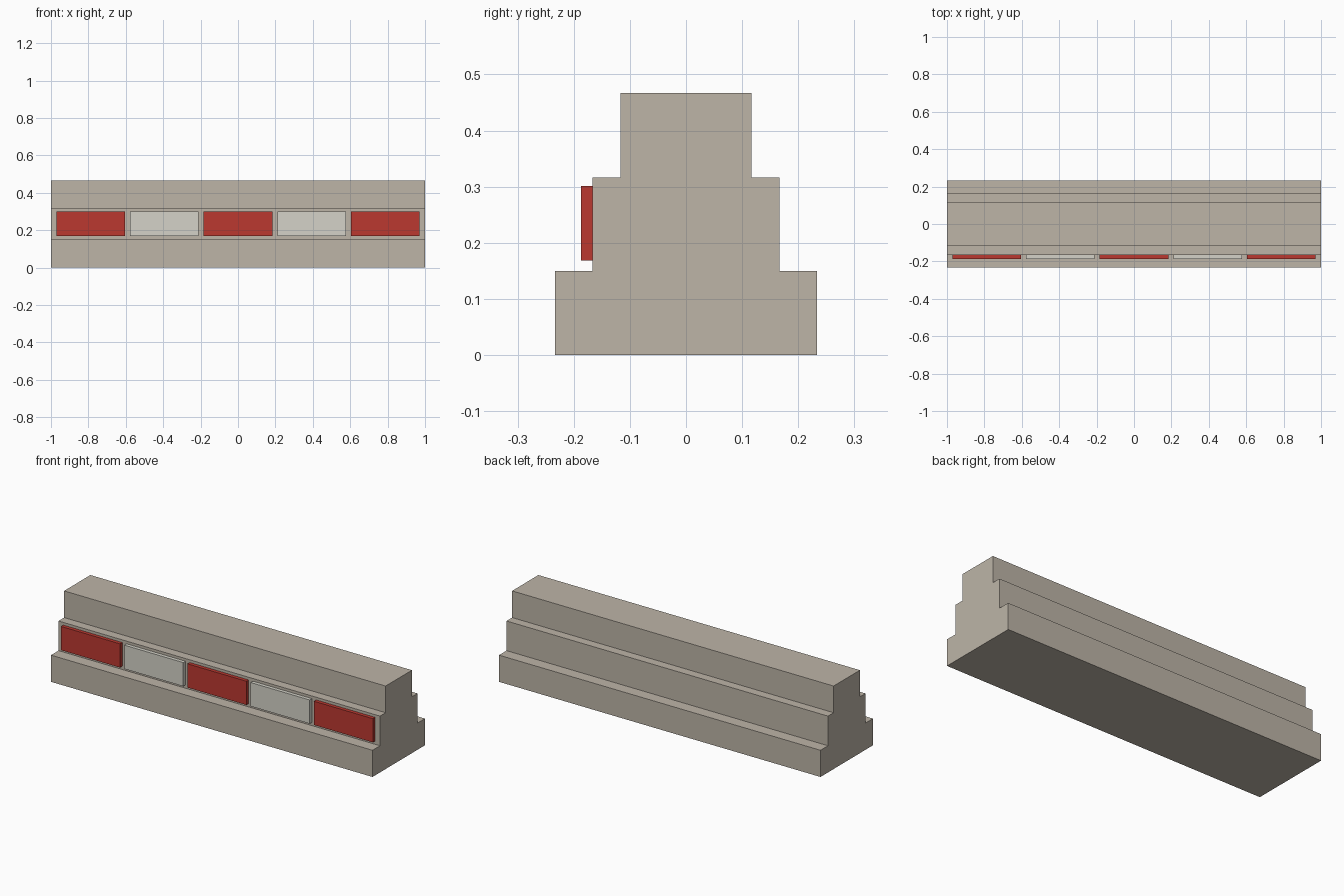
import bpy, bmesh

if "Cube" in bpy.data.objects:
    bpy.data.objects.remove(bpy.data.objects["Cube"])


def material(name, rgb):
    m = bpy.data.materials.new(name)
    m.diffuse_color = (*rgb, 1)
    m.use_nodes = True
    m.node_tree.nodes["Principled BSDF"].inputs["Base Color"].default_value = m.diffuse_color
    return m


def add_object(name, bm, mat):
    bmesh.ops.recalc_face_normals(bm, faces=bm.faces)
    mesh = bpy.data.meshes.new(name)
    bm.to_mesh(mesh)
    bm.free()
    mesh.materials.append(mat)
    obj = bpy.data.objects.new(name, mesh)
    bpy.context.collection.objects.link(obj)
    return obj


concrete = material("concrete", (0.51, 0.46, 0.39))
red = material("red_paint", (0.50, 0.04, 0.03))
white = material("white_paint", (0.66, 0.65, 0.58))

# Stepped barrier body: mirrored half profile extruded along x
half = [(0.2333, 0), (0.2333, 0.15), (0.1667, 0.15),
        (0.1667, 0.3167), (0.1167, 0.3167), (0.1167, 0.4667)]
profile = half + [(-y, z) for y, z in reversed(half)]
bm = bmesh.new()
face = bm.faces.new([bm.verts.new((-1, y, z)) for y, z in profile])
side = bmesh.ops.extrude_face_region(bm, geom=[face], use_keep_orig=True)
verts = [g for g in side["geom"] if isinstance(g, bmesh.types.BMVert)]
bmesh.ops.translate(bm, verts=verts, vec=(2, 0, 0))
add_object("barrier_body", bm, concrete)

# Alternating red and white warning panels on the front middle step
size, pitch = (0.3667, 0.021, 0.1333), 0.3933
for i in range(5):
    bm = bmesh.new()
    bmesh.ops.create_cube(bm, size=1)
    bmesh.ops.scale(bm, vec=size, verts=bm.verts)
    panel = add_object(f"warning_panel_{i + 1}", bm, white if i % 2 else red)
    panel.location = ((i - 2) * pitch, -0.1762, 0.235)
